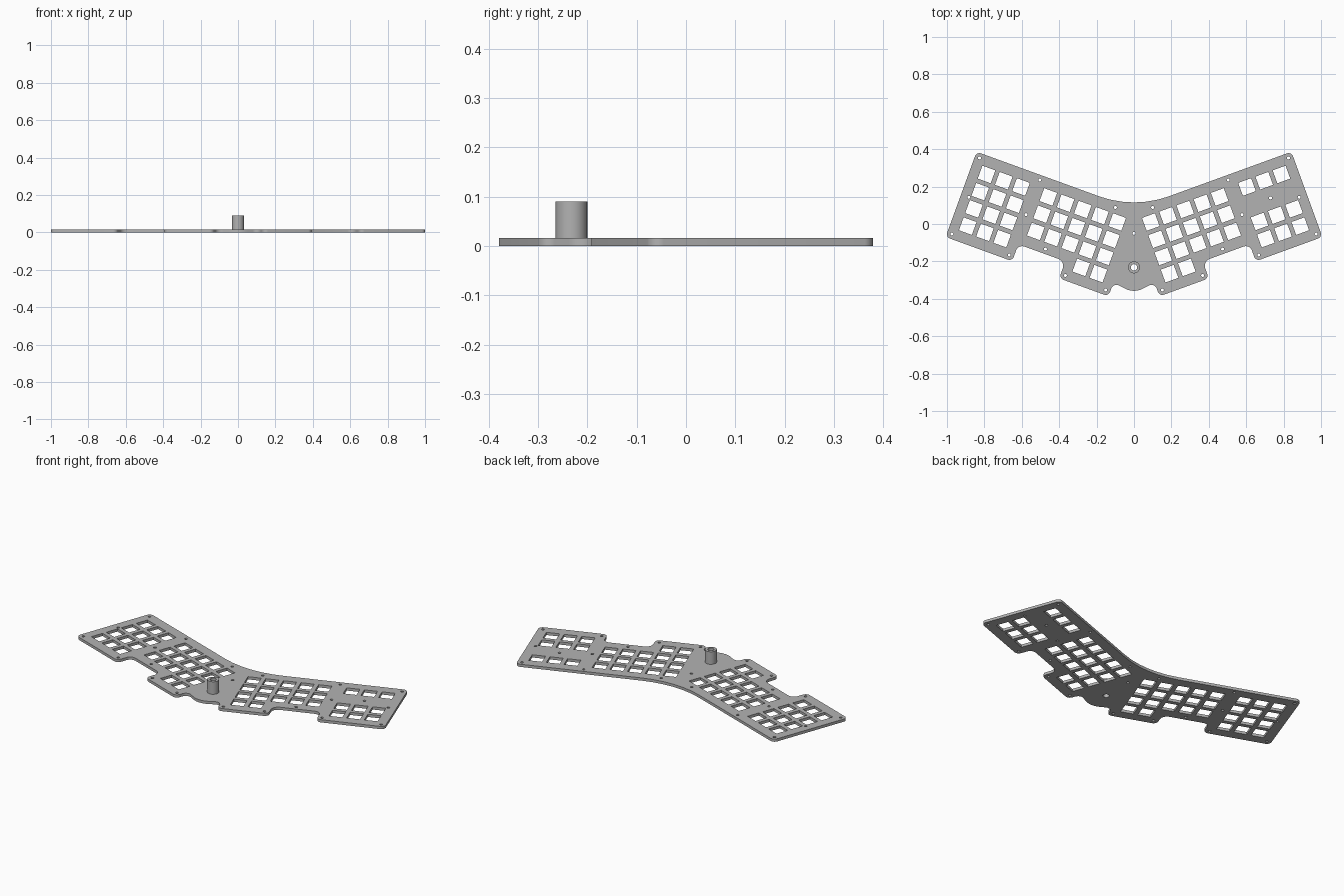
import bpy, bmesh, math
from mathutils import Vector

cube = bpy.data.objects.get("Cube")
if cube:
    bpy.data.objects.remove(cube)

THICK = 0.016
TILT = math.radians(20)
ORIGIN = Vector((-0.826, 0.353))      # outer rear screw of one wing
PITCH, KEY = 0.098, 0.0735
ROUND = 0.026
HUB_Y = -0.232

grey = bpy.data.materials.new("plate grey")
grey.use_nodes = True
grey.diffuse_color = (0.45, 0.45, 0.45, 1)
grey.node_tree.nodes["Principled BSDF"].inputs["Base Color"].default_value = grey.diffuse_color


def wing(u, v, side=-1):
    """Tilted wing coordinates to plan position, side -1 or +1 in x."""
    c, s = math.cos(TILT), math.sin(TILT)
    p = ORIGIN + Vector((c * u + s * v, c * v - s * u))
    return Vector((-p.x * side, p.y))


def fillet(corners):
    """Round each (point, radius) corner of a closed outline."""
    out = []
    for i, (p, r) in enumerate(corners):
        a = (corners[i - 1][0] - p).normalized()
        b = (corners[(i + 1) % len(corners)][0] - p).normalized()
        half = a.angle(b) / 2
        centre = p + (a + b).normalized() * r / math.sin(half)
        start = p + a * r / math.tan(half) - centre
        end = p + b * r / math.tan(half) - centre
        sweep = start.angle_signed(end)
        n = max(6, math.ceil(abs(sweep) / math.radians(9)))
        for k in range(n + 1):
            t = -sweep * k / n
            out.append(centre + Vector((start.x * math.cos(t) - start.y * math.sin(t),
                                        start.x * math.sin(t) + start.y * math.cos(t))))
    return out


def prism(bm, points, z0, z1):
    """Extrude a plan outline; returns the new faces."""
    if sum(points[i - 1].cross(p) for i, p in enumerate(points)) < 0:
        points = points[::-1]
    low = [bm.verts.new((p.x, p.y, z0)) for p in points]
    high = [bm.verts.new((p.x, p.y, z1)) for p in points]
    faces = [bm.faces.new(low[::-1]), bm.faces.new(high)]
    for i in range(len(points)):
        faces.append(bm.faces.new((low[i - 1], low[i], high[i], high[i - 1])))
    return faces


def circle(centre, r, n):
    return [centre + Vector((r * math.cos(2 * math.pi * i / n),
                             r * math.sin(2 * math.pi * i / n))) for i in range(n)]


def make(name, bm):
    mesh = bpy.data.meshes.new(name)
    bm.to_mesh(mesh)
    bm.free()
    mesh.materials.append(grey)
    obj = bpy.data.objects.new(name, mesh)
    bpy.context.collection.objects.link(obj)
    return obj


# Plate outline: one wing, mirrored, with rounded waist corners on the centre line
half = [(wing(-ROUND, ROUND), ROUND), (wing(-ROUND, -0.459), ROUND),
        (wing(0.353, -0.459), ROUND), (wing(0.353, -0.363), 0.035),
        (wing(0.62, -0.363), 0.04), (wing(0.62, -0.459), ROUND),
        (wing(0.901, -0.459), ROUND), (wing(0.901, -0.38), 0.03)]
mirrored = [(Vector((-p.x, p.y)), r) for p, r in reversed(half)]
outline = fillet([(Vector((0, 0.08)), 0.55)] + half
                 + [(Vector((0, -0.372)), 0.105)] + mirrored)

bm = bmesh.new()
caps = prism(bm, outline, 0, THICK)[:2]
rim = list({e for f in caps for e in f.edges})
bmesh.ops.bevel(bm, geom=rim, offset=0.005, segments=3, profile=0.5, affect='EDGES')
plate = make("plate", bm)

# Key openings and screw holes
cut = bmesh.new()


def hole(points):
    prism(cut, points, -0.05, 0.05)


def key(u, v, side):
    h = KEY / 2
    hole([wing(u + a * h, v + b * h, side)
          for a, b in ((-1, -1), (1, -1), (1, 1), (-1, 1))])


screws = [(0, 0), (0.343, 0), (0.773, 0), (0.018, -0.217), (0, -0.433), (0.327, -0.433),
          (0.337, -0.2), (0.498, -0.337), (0.646, -0.433), (0.875, -0.433)]
for side in (-1, 1):
    for row in range(4):
        v = -0.07 - PITCH * row
        if side < 0 or row != 1:
            for col in range(3):                     # outer block
                key(0.0655 + PITCH * col, v, side)
        for col in range(5) if row < 3 else (3, 4):  # inner block and thumb keys
            key(0.417 + PITCH * col, v, side)
    for u, v in screws:
        hole(circle(wing(u, v, side), 0.008, 20))
hole(circle(wing(0.0655 + PITCH, -0.07 - PITCH, 1), 0.008, 20))
hole(circle(Vector((0, -0.05)), 0.008, 20))
hole(circle(Vector((0, HUB_Y)), 0.024, 48))
cutter = make("cutter", cut)
cutter.hide_render = True

mod = plate.modifiers.new("openings", 'BOOLEAN')
mod.operation, mod.solver, mod.object = 'DIFFERENCE', 'EXACT', cutter
result = bpy.data.meshes.new_from_object(
    plate.evaluated_get(bpy.context.evaluated_depsgraph_get()))
plate.modifiers.clear()
plate.data = result
bpy.data.objects.remove(cutter)

# Hollow post standing on the plate
bm = bmesh.new()
section = [(0.017, 0), (0.0245, 0), (0.0245, THICK), (0.032, THICK), (0.032, 0.09), (0.017, 0.09)]
verts = [bm.verts.new((r, HUB_Y, z)) for r, z in section]
edges = [bm.edges.new((verts[i - 1], v)) for i, v in enumerate(verts)]
bmesh.ops.spin(bm, geom=verts + edges, cent=(0, HUB_Y, 0), axis=(0, 0, 1),
               angle=2 * math.pi, steps=48)
bmesh.ops.remove_doubles(bm, verts=bm.verts, dist=0.0001)
bmesh.ops.recalc_face_normals(bm, faces=bm.faces)
post = make("centre_post", bm)

# Smooth the round walls, keep the flat faces crisp
bpy.ops.object.select_all(action='DESELECT')
for obj in (plate, post):
    obj.select_set(True)
bpy.context.view_layer.objects.active = plate
bpy.ops.object.shade_smooth_by_angle(angle=math.radians(13))
